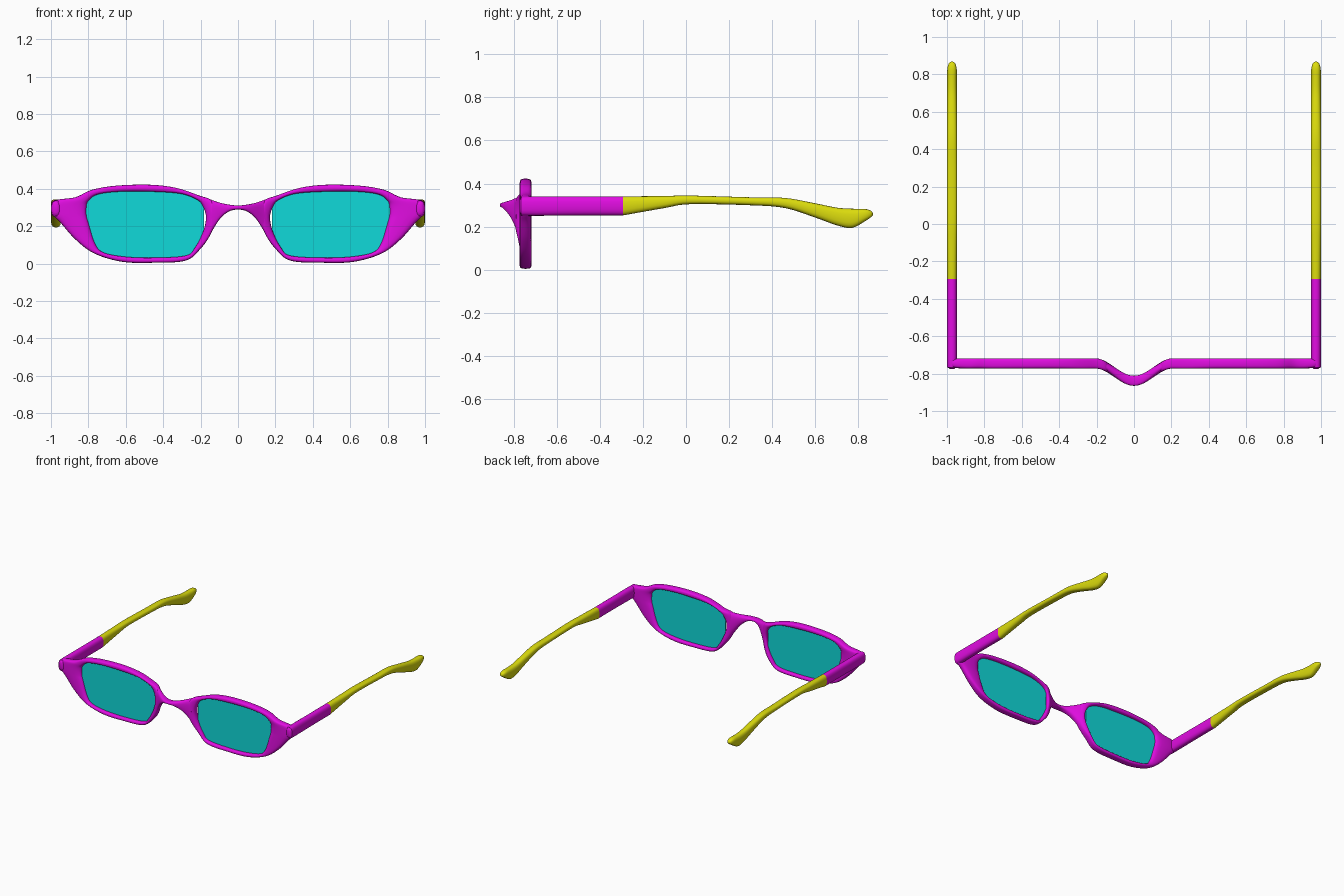
import bpy
import bmesh
import math
from mathutils import Vector

cube = bpy.data.objects.get("Cube")
if cube:
    bpy.data.objects.remove(cube, do_unlink=True)

FRAME_Y = -0.745      # plane of the lenses
HALF = 0.027          # half the thickness of frame and temples


def material(name, colour):
    mat = bpy.data.materials.new(name)
    mat.use_nodes = True
    mat.diffuse_color = (*colour, 1)
    mat.node_tree.nodes["Principled BSDF"].inputs["Base Color"].default_value = (*colour, 1)
    return mat


magenta = material("magenta plastic", (0.75, 0.004, 0.75))
yellow = material("yellow rubber", (0.72, 0.72, 0.004))
cyan = material("cyan lens", (0.005, 0.7, 0.7))


def spline(points, steps, closed=False):
    """Smooth curve through points of any dimension."""
    pts = [Vector(p) for p in points]
    n = len(pts)
    result = []
    for i in range(n if closed else n - 1):
        if closed:
            a, b, c, d = (pts[(i + k) % n] for k in (-1, 0, 1, 2))
        else:
            a, b, c, d = (pts[min(max(i + k, 0), n - 1)] for k in (-1, 0, 1, 2))
        for s in range(steps):
            t = s / steps
            result.append(b + (c - a) * (t / 2)
                          + (a * 2 - b * 5 + c * 4 - d) * (t * t / 2)
                          + (b * 3 - a - c * 3 + d) * (t ** 3 / 2))
    if not closed:
        result.append(pts[-1])
    return result


def rounded(power, sides=20):
    """Unit cross-section between a circle and a square."""
    def soft(v):
        return math.copysign(abs(v) ** power, v)
    turns = [2 * math.pi * i / sides for i in range(sides)]
    return [(soft(math.cos(t)), soft(math.sin(t))) for t in turns]


def finish(name, bm, mat, mirrored=True):
    bmesh.ops.recalc_face_normals(bm, faces=bm.faces)
    mesh = bpy.data.meshes.new(name)
    bm.to_mesh(mesh)
    bm.free()
    mesh.materials.append(mat)
    obj = bpy.data.objects.new(name, mesh)
    bpy.context.collection.objects.link(obj)
    bpy.ops.object.select_all(action="DESELECT")
    obj.select_set(True)
    bpy.context.view_layer.objects.active = obj
    bpy.ops.object.shade_smooth_by_angle(angle=math.radians(50))
    if mirrored:
        obj.modifiers.new("Mirror", "MIRROR").use_mirror_merge = False
    return obj


def loft(name, rings, mat, closed=False, mirrored=True):
    bm = bmesh.new()
    loops = [[bm.verts.new(p) for p in ring] for ring in rings]
    n = len(loops[0])
    for i in range(len(loops) if closed else len(loops) - 1):
        one, two = loops[i], loops[(i + 1) % len(loops)]
        for j in range(n):
            k = (j + 1) % n
            bm.faces.new((one[j], one[k], two[k], two[j]))
    if not closed:
        bm.faces.new(loops[0])
        bm.faces.new(loops[-1])
    return finish(name, bm, mat, mirrored)


def bow(x):
    """Depth of the frame, swelling forward over the nose."""
    t = min(abs(x) / 0.21, 1)
    return FRAME_Y - 0.0465 * (1 + math.cos(math.pi * t))


# Rims: matched points of hole and outline (hole x, hole z, outline x, outline z)
rim_pairs = [
    (.47, .385, .47, .422), (.63, .385, .65, .417), (.75, .37, .78, .395),
    (.8, .335, .87, .355), (.81, .3, .985, .335), (.81, .26, .995, .27),
    (.8, .22, .95, .22), (.765, .11, .87, .13), (.72, .06, .77, .055),
    (.6, .037, .62, .01), (.45, .032, .45, .005), (.28, .043, .28, .016),
    (.23, .086, .2, .08), (.187, .17, .145, .16), (.171, .246, .12, .25),
    (.187, .305, .14, .335), (.22, .342, .21, .365), (.31, .374, .33, .405),
]
pairs = spline(rim_pairs, 6, closed=True)
section = rounded(0.7)
rim_rings = []
for p in pairs:
    ring = []
    for u, v in section:
        t = (u + 1) / 2
        x = p[0] + (p[2] - p[0]) * t
        z = p[1] + (p[3] - p[1]) * t
        ring.append((x, bow(x) + v * HALF, z))
    rim_rings.append(ring)
loft("rims", rim_rings, magenta, closed=True)

# Bridge: columns given as x, top, bottom
half_bridge = [(0, .311, .289), (.05, .316, .278), (.1, .327, .235), (.152, .345, .15)]
columns = [(-x, a, b) for x, a, b in half_bridge[:0:-1]] + half_bridge
bridge_rings = []
for x, top, bottom in spline(columns, 6):
    mid, size = (top + bottom) / 2, (top - bottom) / 2
    bridge_rings.append([(x, bow(x) + v * HALF, mid + u * size) for u, v in section])
loft("bridge", bridge_rings, magenta, mirrored=False)

# Lenses: thin flat panes, stopping just short of the bowed nose side
bm = bmesh.new()
pane = []
for p in pairs:
    x = p[0] + (p[2] - p[0]) * 0.1
    z = p[1] + (p[3] - p[1]) * 0.1
    pane.append(bm.verts.new((max(x, 0.182), FRAME_Y - 0.004, z)))
face = bm.faces.new(pane)
back = bmesh.ops.extrude_face_region(bm, geom=[face])["geom"]
bmesh.ops.translate(bm, vec=(0, 0.008, 0),
                    verts=[g for g in back if isinstance(g, bmesh.types.BMVert)])
finish("lenses", bm, cyan)


# Temples: stations given as y, top, bottom, half width
def temple(name, stations, mat):
    rings = []
    for y, top, bottom, width in spline(stations, 5):
        mid, size = (top + bottom) / 2, (top - bottom) / 2
        rings.append([(0.973 + u * width, y, mid + v * size)
                      for u, v in rounded(0.75)])
    loft(name, rings, mat)


temple("temple_arms", [
    (-.774, .32, .27, .012), (-.765, .333, .256, .023), (-.74, .34, .25, HALF),
    (-.5, .34, .252, HALF), (-.293, .34, .252, HALF)], magenta)
temple("temple_tips", [
    (-.293, .34, .252, HALF), (-.1, .342, .286, HALF), (.02, .344, .304, HALF),
    (.3, .336, .299, HALF), (.46, .333, .286, HALF), (.6, .308, .242, HALF),
    (.7, .288, .206, HALF), (.77, .283, .194, HALF), (.83, .282, .224, .025),
    (.858, .274, .243, .017), (.868, .263, .253, .005)], yellow)
